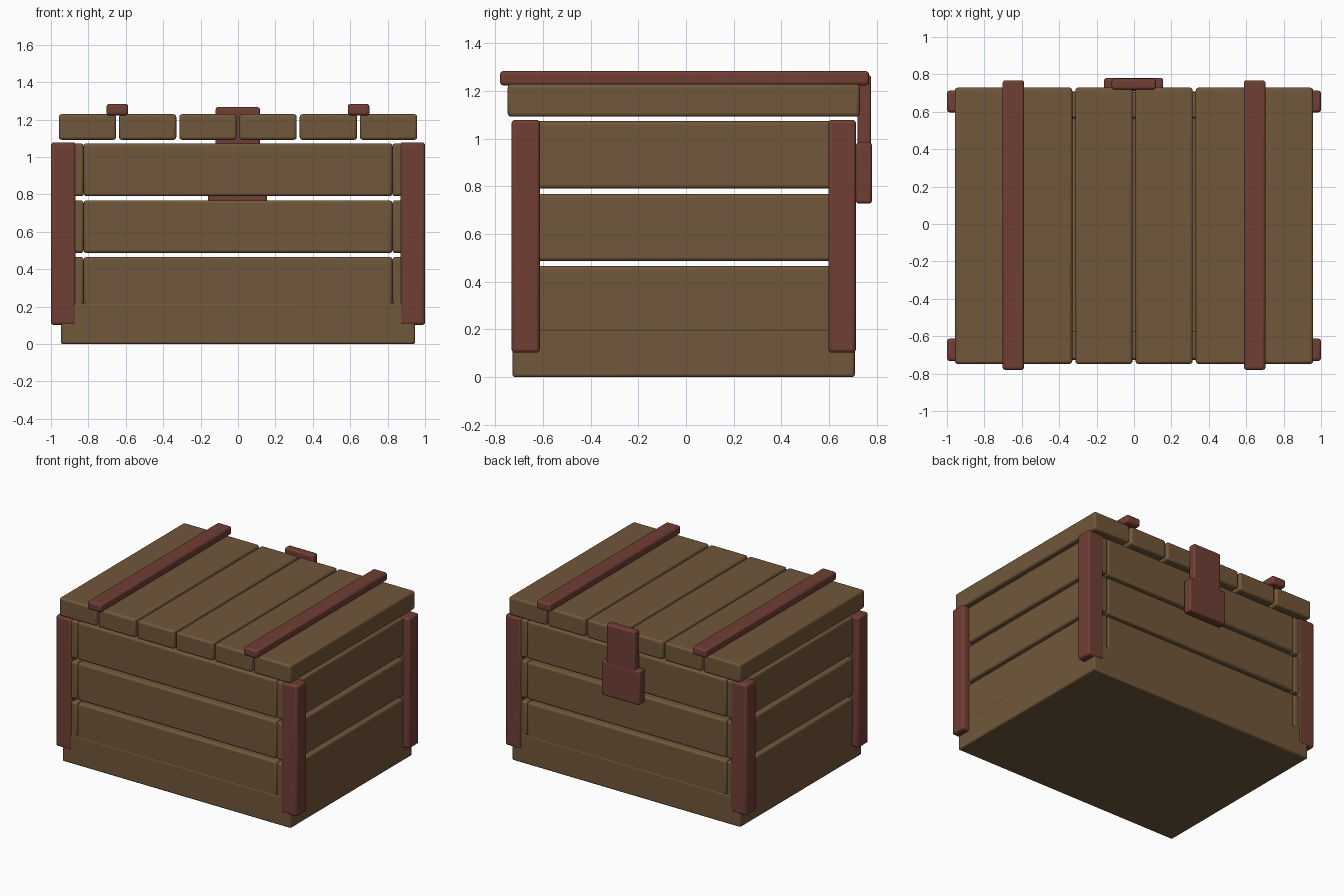
import bpy

if "Cube" in bpy.data.objects:
    bpy.data.objects.remove(bpy.data.objects["Cube"])


def material(name, rgb):
    m = bpy.data.materials.new(name)
    m.diffuse_color = (*rgb, 1)
    m.use_nodes = True
    m.node_tree.nodes["Principled BSDF"].inputs["Base Color"].default_value = m.diffuse_color
    return m


WOOD = material("brown_wood", (0.165, 0.095, 0.043))
RED = material("dark_red_metal", (0.162, 0.049, 0.035))


def box(name, x, y, z, mat, bevel=0.015):
    """Bevelled box from (min, max) ranges on each axis."""
    mid = [(a + b) / 2 for a, b in (x, y, z)]
    bpy.ops.mesh.primitive_cube_add(size=1, location=mid)
    ob = bpy.context.object
    ob.name = name
    ob.scale = [b - a for a, b in (x, y, z)]
    bpy.ops.object.transform_apply(location=False, rotation=False, scale=True)
    mod = ob.modifiers.new("rounded_edges", "BEVEL")
    mod.width = bevel
    mod.segments = 3
    ob.data.materials.append(mat)
    bpy.ops.object.shade_smooth_by_angle()
    return ob


# solid bottom
box("base", (-0.947, 0.947), (-0.728, 0.708), (0.0, 0.22), WOOD, 0.012)

# three rows of wall planks, open gaps between rows
for row, z in enumerate([(0.185, 0.466), (0.487, 0.768), (0.791, 1.073)]):
    box(f"front_plank_{row}", (-0.825, 0.825), (-0.726, -0.575), z, WOOD)
    box(f"back_plank_{row}", (-0.825, 0.825), (0.565, 0.706), z, WOOD)
    for side, x in (("left", (-0.949, -0.825)), ("right", (0.825, 0.949))):
        box(f"{side}_plank_{row}", x, (-0.726, 0.706), z, WOOD)

# corner posts
for side, x in (("left", (-1.0, -0.868)), ("right", (0.868, 1.0))):
    box(f"front_{side}_post", x, (-0.732, -0.613), (0.102, 1.079), RED)
    box(f"back_{side}_post", x, (0.597, 0.713), (0.102, 1.079), RED)

# lid planks
for i in range(6):
    c = (i - 2.5) * 0.322
    box(f"lid_plank_{i}", (c - 0.153, c + 0.153), (-0.748, 0.729), (1.092, 1.229), WOOD)

# straps across the lid
for side, c in (("left", -0.645), ("right", 0.645)):
    box(f"{side}_lid_strap", (c - 0.058, c + 0.058), (-0.78, 0.768), (1.223, 1.284), RED)

# latch on the back
box("latch_hasp", (-0.119, 0.117), (0.72, 0.777), (0.90, 1.267), RED, 0.012)
box("latch_plate", (-0.16, 0.156), (0.712, 0.78), (0.728, 0.984), RED, 0.012)
